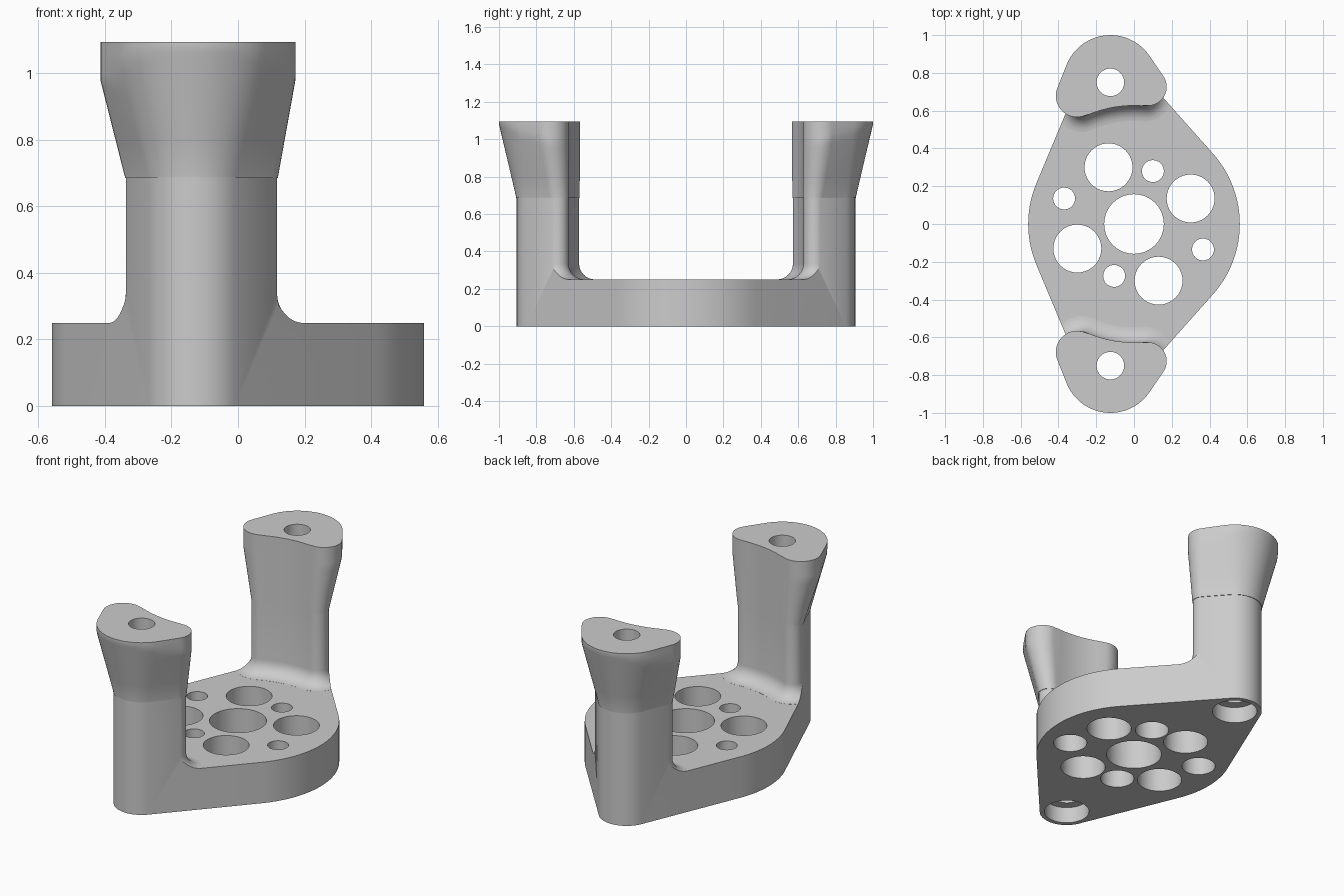
import bpy, bmesh, math

if "Cube" in bpy.data.objects:
    bpy.data.objects.remove(bpy.data.objects["Cube"])

END = (-0.125, 0.75)      # axis of each post
FAR = (-0.125, 1.05)      # outer centre of the oversized post solids
INNER = 0.63              # radius of the curved inner post face
PLATE_H, STEP_H, TOP_H = 0.25, 0.69, 1.095

grey = bpy.data.materials.new("plain_grey")
grey.diffuse_color = (0.6, 0.6, 0.6, 1)
grey.use_nodes = True
grey.node_tree.nodes["Principled BSDF"].inputs["Base Color"].default_value = grey.diffuse_color


def arc(c, r, a0, a1, n):
    return [(c[0] + r * math.cos(a0 + (a1 - a0) * i / n),
             c[1] + r * math.sin(a0 + (a1 - a0) * i / n)) for i in range(n + 1)]


def tangent(c1, r1, c2, r2, side):
    """Normal angle of the outer tangent line shared by two circles."""
    dx, dy = c2[0] - c1[0], c2[1] - c1[1]
    return math.atan2(dy, dx) + side * math.acos((r1 - r2) / math.hypot(dx, dy))


def post_profile(centre, outer, left, right, inner):
    """Outer arc, two rounded lobes (centre, radius) and a concave inner arc."""
    (lc, lr), (rc, rr) = left, right
    a_r = tangent(centre, outer, rc, rr, 1)
    a_l = tangent(centre, outer, lc, lr, -1) % (2 * math.pi)
    t_l, t_r = math.atan2(lc[1], lc[0]), math.atan2(rc[1], rc[0])
    pts = arc(centre, outer, a_r, a_l, 24)
    pts += arc(lc, lr, a_l, t_l + math.pi, 14)
    pts += arc((0, 0), inner, t_l, t_r, 14)[1:-1]
    pts += arc(rc, rr, t_r + math.pi, a_r + 2 * math.pi, 14)
    return pts


def loft(name, rings, side=1):
    """Closed solid through rings of (points, z); side -1 mirrors it in y."""
    bm = bmesh.new()
    loops = [[bm.verts.new((x, y * side, z)) for x, y in pts] for pts, z in rings]
    n = len(loops[0])
    for a, b in zip(loops, loops[1:]):
        for i in range(n):
            j = (i + 1) % n
            bm.faces.new((a[i], a[j], b[j], b[i]))
    bm.faces.new(loops[0][::-1])
    bm.faces.new(loops[-1])
    bmesh.ops.recalc_face_normals(bm, faces=bm.faces)
    me = bpy.data.meshes.new(name)
    bm.to_mesh(me)
    bm.free()
    me.materials.append(grey)
    ob = bpy.data.objects.new(name, me)
    bpy.context.collection.objects.link(ob)
    return ob


def combine(ob, other, operation):
    m = ob.modifiers.new("combine", "BOOLEAN")
    m.operation, m.object, m.solver = operation, other, "EXACT"
    bpy.context.view_layer.objects.active = ob
    bpy.ops.object.modifier_apply(modifier=m.name)
    bpy.data.objects.remove(other)


def drill(ob, c, r, z0, z1):
    circle = arc(c, r, 0, 2 * math.pi, 40)[:-1]
    combine(ob, loft("drill", [(circle, z0), (circle, z1)]), "DIFFERENCE")


# Plate outline: large centre disc blended into two small end discs
R, r = 0.56, 0.155
n_r = tangent((0, 0), R, END, r, -1)
n_l = tangent((0, 0), R, END, r, 1)
outline = arc((0, 0), R, -n_r, n_r, 28) + arc(END, r, n_r, n_l, 24)
outline += arc((0, 0), R, n_l, 2 * math.pi - n_l, 28)
outline += arc((END[0], -END[1]), r, 2 * math.pi - n_l, 2 * math.pi - n_r, 24)
hull = loft("hull", [(outline, 0), (outline, STEP_H)])


# Lobe centres of the lower post, touching both plate edge and inner arc
def lobe(n, sign, rad):
    a = n + sign * math.acos((R - rad) / (INNER + rad))
    return ((INNER + rad) * math.cos(a), (INNER + rad) * math.sin(a))


LOBE = 0.06
c_right, c_left = lobe(n_r, 1, LOBE), lobe(n_l, -1, LOBE)


def lower(d, centre, outer):
    return post_profile(centre, outer + d, (c_left, LOBE + d),
                        (c_right, LOBE + d), INNER - d)


# Slab with two filleted posts, trimmed to the plate outline
square = [(-1, -1.2), (1, -1.2), (1, 1.2), (-1, 1.2)]
body = loft("bracket", [(square, -0.1), (square, PLATE_H)])
F = 0.085
for side in (1, -1):
    rings = [(lower(F, FAR, 0.15), 0.15)]
    for i in range(9):
        a = math.pi / 2 * i / 8
        rings.append((lower(F * (1 - math.sin(a)), FAR, 0.15),
                      PLATE_H + 0.0005 + F * (1 - math.cos(a))))
    rings.append((lower(0, FAR, 0.15), 0.8))
    combine(body, loft("post", rings, side), "UNION")
combine(body, hull, "INTERSECT")

# Flared heads
low = lower(0.003, END, r)
lr, rr = 0.112, 0.10
lx, rx = -0.302, 0.073
top = post_profile(END, 0.25,
                   ((lx, math.sqrt((INNER + lr) ** 2 - lx * lx)), lr),
                   ((rx, math.sqrt((INNER + rr) ** 2 - rx * rx)), rr), INNER - 0.003)


def flare(z):
    pts = []
    for (x0, y0), (x1, y1) in zip(low, top):
        span = 0.29 + 0.10 * min(1, max(0, (y1 - 0.72) / 0.26))
        t = min(1, max(0, (z - STEP_H) / span))
        pts.append((x0 + (x1 - x0) * t, y0 + (y1 - y0) * t))
    return pts


for side in (1, -1):
    heights = (0.685, 0.69, 0.8, 0.9, 0.95, 0.98, 1.0, 1.03, 1.06, 1.08, TOP_H)
    combine(body, loft("head", [(flare(z), z) for z in heights], side), "UNION")

# Post bores with shallow pockets underneath
for side in (1, -1):
    c = (END[0], END[1] * side)
    drill(body, c, 0.073, -0.1, 1.3)
    drill(body, c, 0.128, -0.1, 0.10)

# Plate holes: one centre, four large, four small with wider pockets below
drill(body, (0, 0), 0.158, -0.1, 0.5)
for c in ((-0.135, 0.30), (0.30, 0.135), (-0.30, -0.13), (0.13, -0.30)):
    drill(body, c, 0.127, -0.1, 0.5)
for c in ((0.10, 0.28), (-0.37, 0.135), (0.365, -0.135), (-0.105, -0.275)):
    drill(body, c, 0.058, -0.1, 0.5)
    drill(body, c, 0.096, -0.1, 0.16)

# Smooth shading with crisp edges
bpy.ops.object.select_all(action="DESELECT")
body.select_set(True)
bpy.context.view_layer.objects.active = body
bpy.ops.object.shade_smooth_by_angle(angle=math.radians(30))
